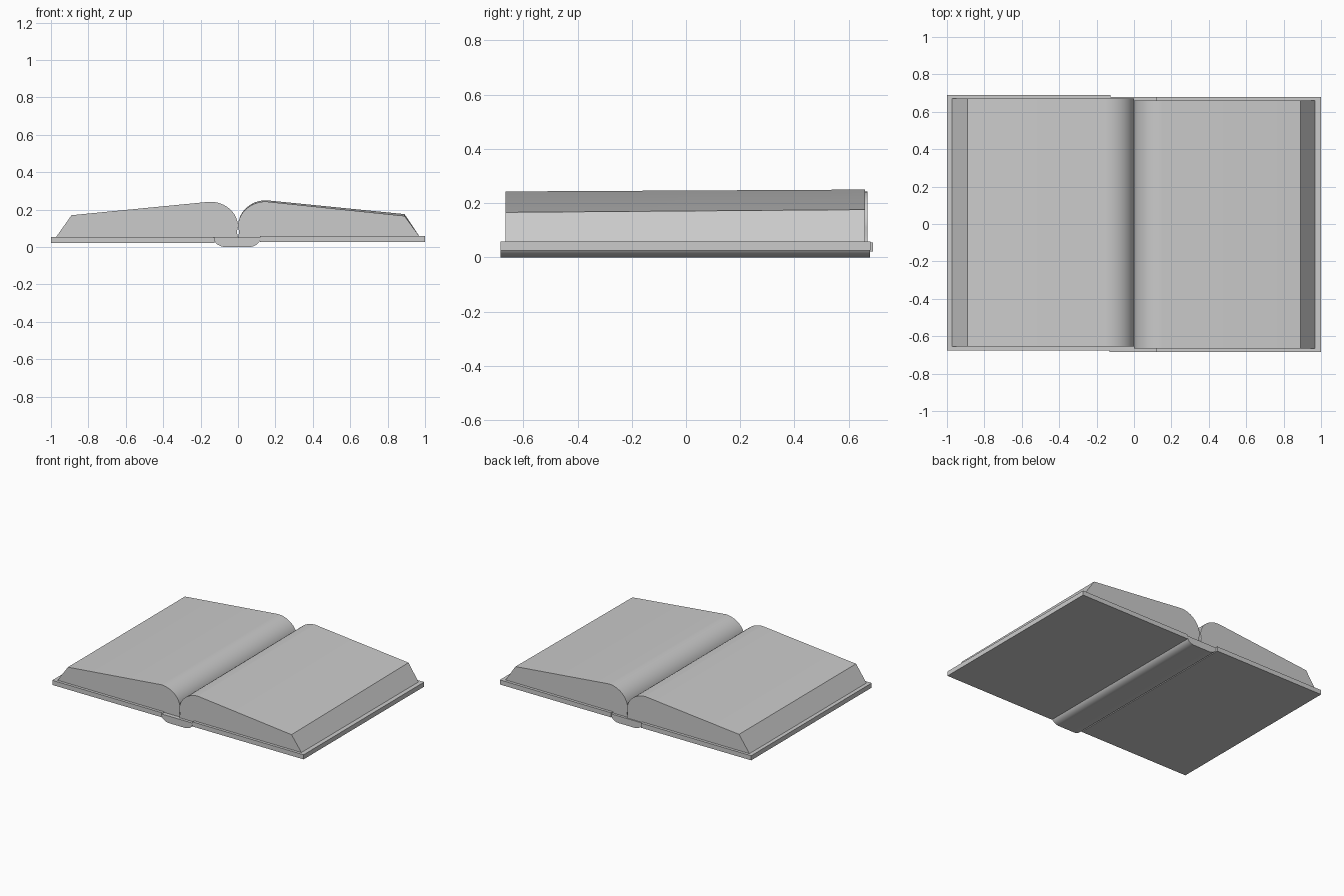
import bpy
import bmesh
import math

cube = bpy.data.objects.get("Cube")
if cube:
    bpy.data.objects.remove(cube, do_unlink=True)

GREY = (0.6, 0.6, 0.6, 1)
grey = bpy.data.materials.new("plain grey")
grey.use_nodes = True
grey.diffuse_color = GREY
grey.node_tree.nodes["Principled BSDF"].inputs["Base Color"].default_value = GREY


def arc(cx, cz, rx, rz, start, end, steps):
    """Points on an elliptical arc, angles in degrees."""
    angles = [math.radians(start + (end - start) * i / steps) for i in range(steps + 1)]
    return [(cx + rx * math.cos(a), cz + rz * math.sin(a)) for a in angles]


def loft(name, front, back, y0, y1):
    """Solid spanning a front and a back cross-section given as (x, z) points."""
    bm = bmesh.new()
    a = [bm.verts.new((x, y0, z)) for x, z in front]
    b = [bm.verts.new((x, y1, z)) for x, z in back]
    bm.faces.new(a)
    bm.faces.new(b)
    for i in range(len(a)):
        j = (i + 1) % len(a)
        bm.faces.new((a[i], a[j], b[j], b[i]))
    bmesh.ops.recalc_face_normals(bm, faces=bm.faces)
    mesh = bpy.data.meshes.new(name)
    bm.to_mesh(mesh)
    bm.free()
    mesh.materials.append(grey)
    obj = bpy.data.objects.new(name, mesh)
    bpy.context.collection.objects.link(obj)
    bpy.ops.object.select_all(action="DESELECT")
    obj.select_set(True)
    bpy.context.view_layer.objects.active = obj
    bpy.ops.object.shade_smooth_by_angle(angle=math.radians(25))
    return obj


def board(name, x0, x1, y0, y1, z0, z1):
    section = [(x0, z0), (x1, z0), (x1, z1), (x0, z1)]
    loft(name, section, section, y0, y1)


def pages(side, base, edge, crown):
    """Half of the page block: bevelled fore edge, sloping top, rounded gutter."""
    roll = arc(0.15, 0.11, 0.15, crown - 0.11, 90, 180, 12)
    points = [(0.975, base), (0.89, edge)] + roll + [(0.006, 0.08), (0, base)]
    return [(side * x, z) for x, z in points]


# Cover boards, slightly offset from each other
board("right_cover", -1, -0.125, -0.675, 0.69, 0.021, 0.054)
board("left_cover", 0.118, 1, -0.685, 0.68, 0.026, 0.059)

# Rounded spine
spine = (arc(0.06, 0.05, 0.06, 0.05, 0, -90, 8)
         + arc(-0.065, 0.05, 0.065, 0.05, -90, -180, 8))
loft("spine", spine, spine, -0.685, 0.678)

# Page blocks; the left one rises a little towards the back
right_pages = pages(-1, 0.05, 0.17, 0.242)
loft("right_pages", right_pages, right_pages, -0.655, 0.67)
loft("left_pages", pages(1, 0.05, 0.166, 0.243), pages(1, 0.05, 0.176, 0.25), -0.665, 0.66)
